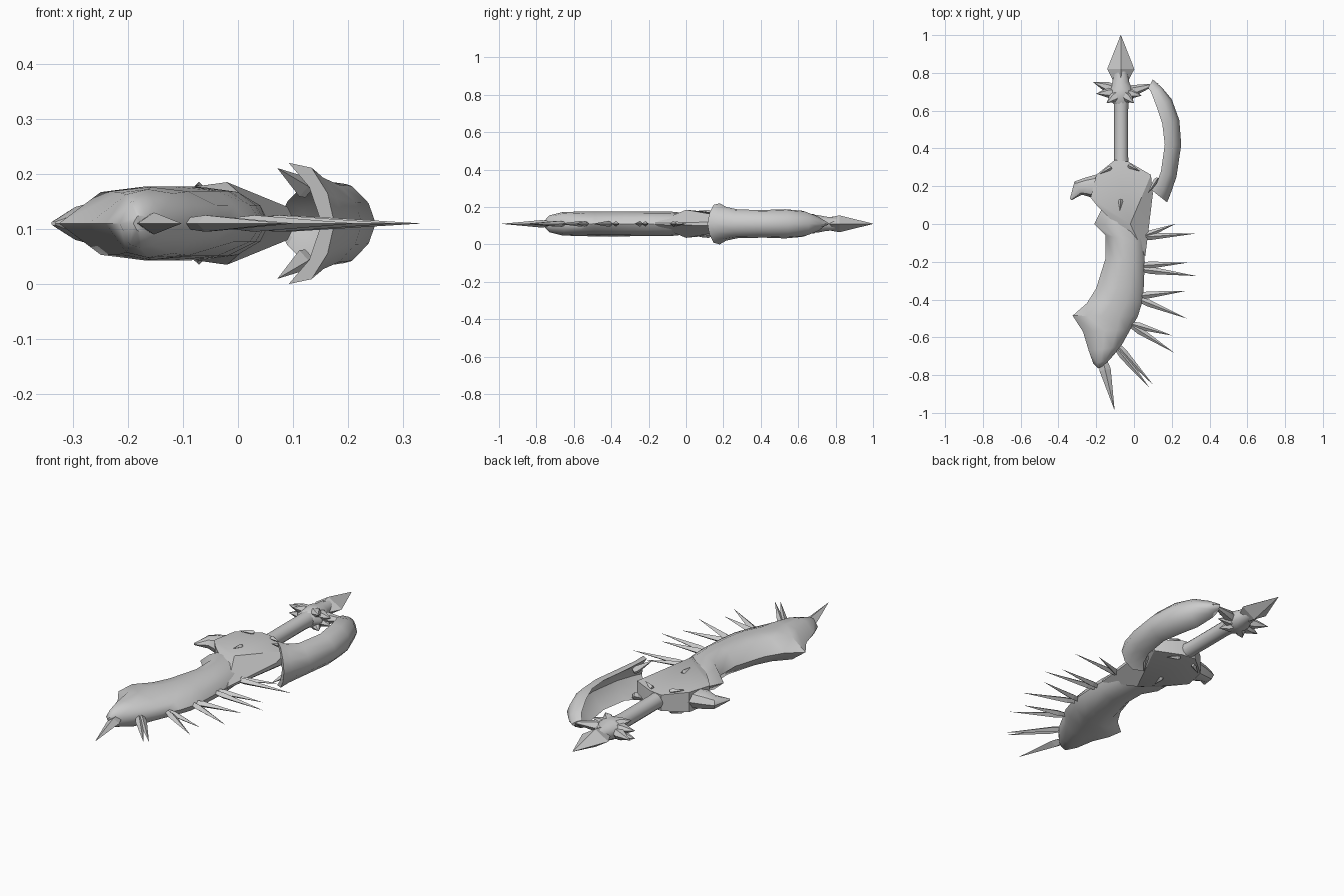
import bpy, bmesh, math
from mathutils import Vector

if "Cube" in bpy.data.objects:
    bpy.data.objects.remove(bpy.data.objects["Cube"])

ZC = 0.11          # height of the symmetry plane
mat = bpy.data.materials.new("grey metal")
mat.diffuse_color = (0.6, 0.6, 0.6, 1)
mat.use_nodes = True
mat.node_tree.nodes["Principled BSDF"].inputs["Base Color"].default_value = mat.diffuse_color


def finish(name, bm, angle=40):
    bmesh.ops.remove_doubles(bm, verts=bm.verts, dist=1e-5)
    bmesh.ops.recalc_face_normals(bm, faces=bm.faces)
    me = bpy.data.meshes.new(name)
    bm.to_mesh(me)
    bm.free()
    me.materials.append(mat)
    ob = bpy.data.objects.new(name, me)
    bpy.context.collection.objects.link(ob)
    bpy.ops.object.select_all(action='DESELECT')
    ob.select_set(True)
    bpy.context.view_layer.objects.active = ob
    if angle:
        bpy.ops.object.shade_smooth_by_angle(angle=math.radians(angle))
    return ob


def loft(name, rings, angle=40):
    """Skin closed rings of points and cap both ends."""
    bm = bmesh.new()
    vr = [[bm.verts.new(p) for p in r] for r in rings]
    n = len(vr[0])
    for a, b in zip(vr, vr[1:]):
        for i in range(n):
            j = (i + 1) % n
            bm.faces.new((a[i], a[j], b[j], b[i]))
    bm.faces.new(vr[0])
    bm.faces.new(vr[-1])
    return finish(name, bm, angle)


def band(name, stations, section, angle):
    """Loft a (t, z) section between left and right edge points."""
    return loft(name, [[(lx + (rx - lx) * t, ly + (ry - ly) * t, ZC + h * z)
                        for t, z in section]
                       for lx, ly, rx, ry, h in stations], angle)


def spike(name, base, tip, w, h, sides=4, belly=0.18, angle=0):
    """Thorn with an oval section, widest just past its root."""
    a, b = Vector(base), Vector(tip)
    d = (b - a).normalized()
    s = d.cross(Vector((0, 0, 1))).normalized()
    u = s.cross(d)
    rings = []
    for t, k in ((0, 0.7), (belly, 1.0), (1, 0.02)):
        c = a.lerp(b, t)
        rings.append([c + s * w * k * math.cos(q) + u * h * k * math.sin(q)
                      for q in (2 * math.pi * i / sides for i in range(sides))])
    return loft(name, rings, angle)


def lathe(name, x, stations, sides, angle=40):
    """Oval rings along y."""
    return loft(name, [[(x + rx * math.cos(2 * math.pi * i / sides), y,
                         ZC + rz * math.sin(2 * math.pi * i / sides))
                        for i in range(sides)] for y, rx, rz in stations], angle)


# Thick curved blade
half = [(0, 0), (.22, .85), (.45, 1), (.72, .88), (.92, .5), (1, 0)]
section = half + [(t, -z) for t, z in half[-2:0:-1]]
band("blade", [
    (-.17, .08, .03, .08, .05), (-.21, .0, .05, -.02, .058),
    (-.15, -.06, .052, -.1, .065), (-.15, -.18, .057, -.2, .065),
    (-.20, -.34, .052, -.33, .067), (-.25, -.42, .045, -.41, .067),
    (-.325, -.485, .02, -.49, .067), (-.27, -.57, -.02, -.56, .066),
    (-.24, -.67, -.07, -.65, .062), (-.215, -.74, -.13, -.72, .045),
    (-.19, -.765, -.16, -.75, .015)], section, 50)

# Paired thorns along the blade's convex edge
thorns = [(.03, -.07, .22, 0), (.03, -.07, .33, -.05),
          (.04, -.22, .28, -.205), (.04, -.24, .33, -.275),
          (.03, -.38, .27, -.355), (.03, -.40, .28, -.5),
          (-.01, -.53, .20, -.59), (-.01, -.54, .21, -.68),
          (-.09, -.64, .10, -.85), (-.09, -.66, .08, -.865)]
for i, (x, y, tx, ty) in enumerate(thorns):
    spike(f"edge_thorn_{i + 1}", (x, y, ZC), (tx, ty, ZC), .019, .015)
spike("tip_thorn", (-.165, -.72, ZC), (-.103, -.985, ZC), .03, .02, belly=.2)

# Faceted guard: an outline with a raised point on both faces
outline = [(-.03, .33, .04), (-.10, .34, .04), (-.20, .26, .05), (-.23, .14, .045),
           (-.19, .09, .045), (-.10, .0, .05), (.06, -.17, .004),
           (.10, .16, .01), (.09, .26, .03)]
bm = bmesh.new()
rims = []
for s in (1, -1):
    apex = bm.verts.new((-.02, 0, ZC + s * .075))
    rim = [bm.verts.new((x, y, ZC + s * z)) for x, y, z in outline]
    for i in range(len(rim)):
        bm.faces.new((apex, rim[i], rim[(i + 1) % len(rim)]))
    rims.append(rim)
for i in range(len(outline)):
    j = (i + 1) % len(outline)
    bm.faces.new((rims[0][i], rims[0][j], rims[1][j], rims[1][i]))
finish("guard", bm, 25)

# Hooked horn on the guard
loft("guard_horn", [[(x + dx * math.cos(q), y + dy * math.cos(q), ZC + h * math.sin(q))
                     for q in (math.pi * i / 4 for i in range(8))]
                    for x, y, dx, dy, h in [(-.19, .195, 0, .07, .05),
                                            (-.25, .195, -.01, .05, .042),
                                            (-.295, .19, -.02, .035, .03),
                                            (-.335, .13, -.004, .004, .004)]], 40)
spike("horn_barb", (-.29, .18, ZC), (-.32, .165, ZC), .02, .02)

# Raised brow ridges on both faces of the guard
for s, side in ((1, "top"), (-1, "bottom")):
    for i, (x, y, tx, ty, z) in enumerate([(-.12, .30, -.18, .265, .05),
                                           (-.03, .31, .03, .28, .045),
                                           (-.07, .13, -.075, .07, .062)]):
        spike(f"guard_ridge_{side}_{i + 1}", (x, y, ZC + s * z),
              (tx, ty, ZC + s * (z + .008)), .012, .012)

# Grip
lathe("grip", -.068, [(.28, .042, .042), (.36, .037, .037),
                      (.60, .037, .037), (.68, .042, .042)], 12)

# Pommel collar and its arrowhead
lathe("pommel_collar", -.07, [(.635, .038, .038), (.67, .07, .05), (.71, .065, .048),
                              (.75, .045, .04), (.82, .035, .035)], 10)
lathe("pommel_point", -.07, [(.74, .03, .03), (.82, .072, .045), (1.0, .001, .001)], 4, 0)

# Claws flaring from the collar
claws = [(-.215, .75, 0), (-.20, .69, .02), (-.20, .69, -.02), (-.145, .64, .04),
         (-.145, .64, -.04), (.0, .64, .04), (.0, .64, -.04), (.04, .68, .02),
         (.04, .68, -.02)]
for i, (x, y, z) in enumerate(claws):
    spike(f"pommel_claw_{i + 1}", (-.07, .70, ZC + z * .5), (x, y, ZC + z),
          .028, .026, 6, .5, 40)
spike("bow_link", (-.06, .69, ZC), (.13, .745, ZC), .03, .028, 6, .3, 40)

# Hand bow: hollow crescent section sweeping from pommel to guard
outer = [(0, 1), (.5, .92), (.85, .5), (1, 0), (.85, -.5), (.5, -.92), (0, -1)]
inner = [(.45, -.6), (.72, 0), (.45, .6)]
band("hand_bow", [
    (.092, .18, .175, .115, .11), (.12, .215, .19, .15, .09),
    (.143, .28, .225, .25, .076), (.163, .42, .25, .42, .074),
    (.15, .53, .24, .55, .078), (.12, .62, .2, .66, .07),
    (.09, .70, .15, .72, .04), (.075, .72, .10, .765, .012)], outer + inner, 45)

# Flared barbs at the lower mouth of the bow
for s, side in ((1, "top"), (-1, "bottom")):
    spike(f"bow_barb_{side}", (.125, .24, ZC + s * .06), (.072, .16, ZC + s * .10),
          .015, .02)
